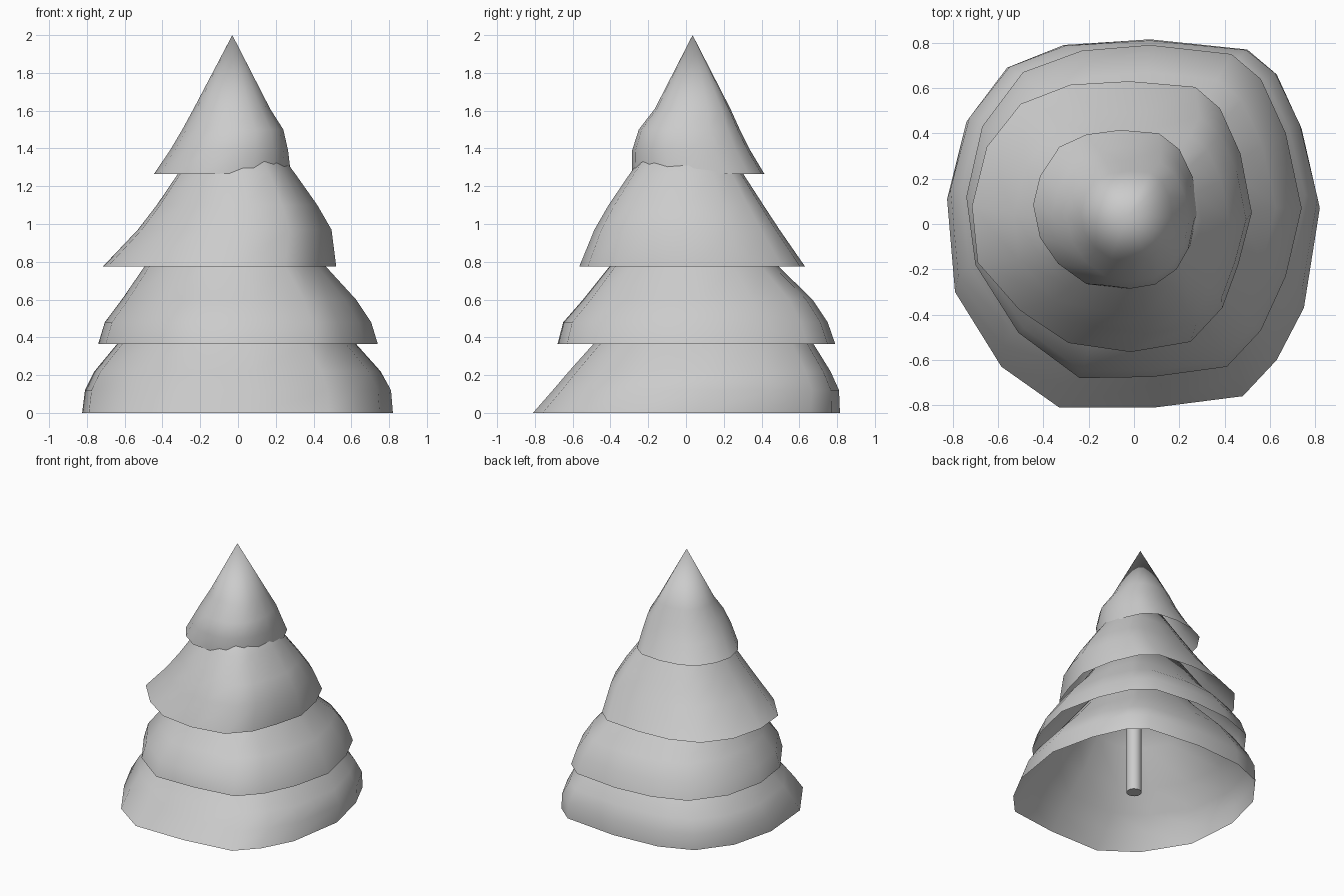
import bpy, bmesh


def make_tier(name, outline, rings, apex):
    """Open skirt: the rim outline is refitted to the bounds of each ring, then closed at the apex.
    ring = (z, xmin, xmax, ymin, ymax)"""
    xs = [p[0] for p in outline]
    ys = [p[1] for p in outline]
    x0, x1, y0, y1 = min(xs), max(xs), min(ys), max(ys)
    bm = bmesh.new()
    loops = []
    for z, a, b, c, d in [(rings[0], x0, x1, y0, y1)] + rings[1:]:
        loops.append([bm.verts.new((a + (x - x0) / (x1 - x0) * (b - a),
                                    c + (y - y0) / (y1 - y0) * (d - c), z))
                      for x, y in outline])
    n = len(outline)
    for low, high in zip(loops, loops[1:]):
        for i in range(n):
            j = (i + 1) % n
            bm.faces.new((low[i], low[j], high[j], high[i]))
    tip = bm.verts.new(apex)
    for i in range(n):
        bm.faces.new((loops[-1][i], loops[-1][(i + 1) % n], tip))
    mesh = bpy.data.meshes.new(name)
    bm.to_mesh(mesh)
    bm.free()
    for p in mesh.polygons:
        p.use_smooth = True
    ob = bpy.data.objects.new(name, mesh)
    bpy.context.collection.objects.link(ob)
    return ob


# Lowest branches
make_tier("bottom_branches",
          [(-.33, -.81), (.09, -.81), (.48, -.76), (.63, -.6), (.75, -.37), (.82, .07),
           (.74, .42), (.63, .66), (.5, .77), (.07, .815), (-.31, .79), (-.56, .69),
           (-.74, .45), (-.825, .11), (-.79, -.3), (-.585, -.63)],
          [0,
           (.12, -.81, .81, -.705, .81),
           (.22, -.76, .755, -.62, .765),
           (.365, -.64, .625, -.49, .675),
           (.6, -.44, .43, -.35, .46)],
          (0, .03, 1.15))

# Second layer
make_tier("lower_branches",
          [(-.24, -.68), (.08, -.675), (.41, -.63), (.56, -.47), (.67, -.23), (.74, .07),
           (.67, .4), (.56, .64), (.43, .75), (.07, .79), (-.23, .765), (-.49, .67),
           (-.67, .43), (-.74, .12), (-.7, -.18), (-.51, -.48)],
          [.365,
           (.48, -.705, .705, -.65, .75),
           (.6, -.615, .625, -.545, .67),
           (.775, -.495, .465, -.405, .49)],
          (-.01, .04, 1.45))

# Third layer
make_tier("upper_branches",
          [(-.29, -.525), (-.015, -.565), (.25, -.52), (.39, -.37), (.46, -.18), (.52, .05),
           (.47, .31), (.38, .51), (.27, .605), (-.02, .63), (-.28, .615), (-.5, .53),
           (-.65, .34), (-.715, .08), (-.69, -.17), (-.505, -.38)],
          [.775,
           (.97, -.53, .495, -.485, .495),
           (1.1, -.43, .42, -.41, .41),
           (1.27, -.315, .3, -.295, .3)],
          (-.02, .03, 1.7))

# Tree top
make_tier("top_branches",
          [(-.21, -.265), (-.045, -.285), (.08, -.265), (.19, -.19), (.25, -.09), (.28, .05),
           (.26, .205), (.2, .33), (.11, .4), (-.06, .415), (-.21, .395), (-.33, .34),
           (-.415, .21), (-.445, .085), (-.415, -.06), (-.335, -.175)],
          [1.265,
           (1.39, -.36, .265, -.285, .34),
           (1.5, -.295, .24, -.25, .285),
           (1.61, -.235, .17, -.165, .235)],
          (-.03, .035, 2.0))

# Trunk
bpy.ops.mesh.primitive_cylinder_add(vertices=16, radius=.055, depth=1.0, location=(0, 0, .5))
trunk = bpy.context.object
trunk.name = "trunk"
bpy.ops.object.shade_smooth_by_angle()
